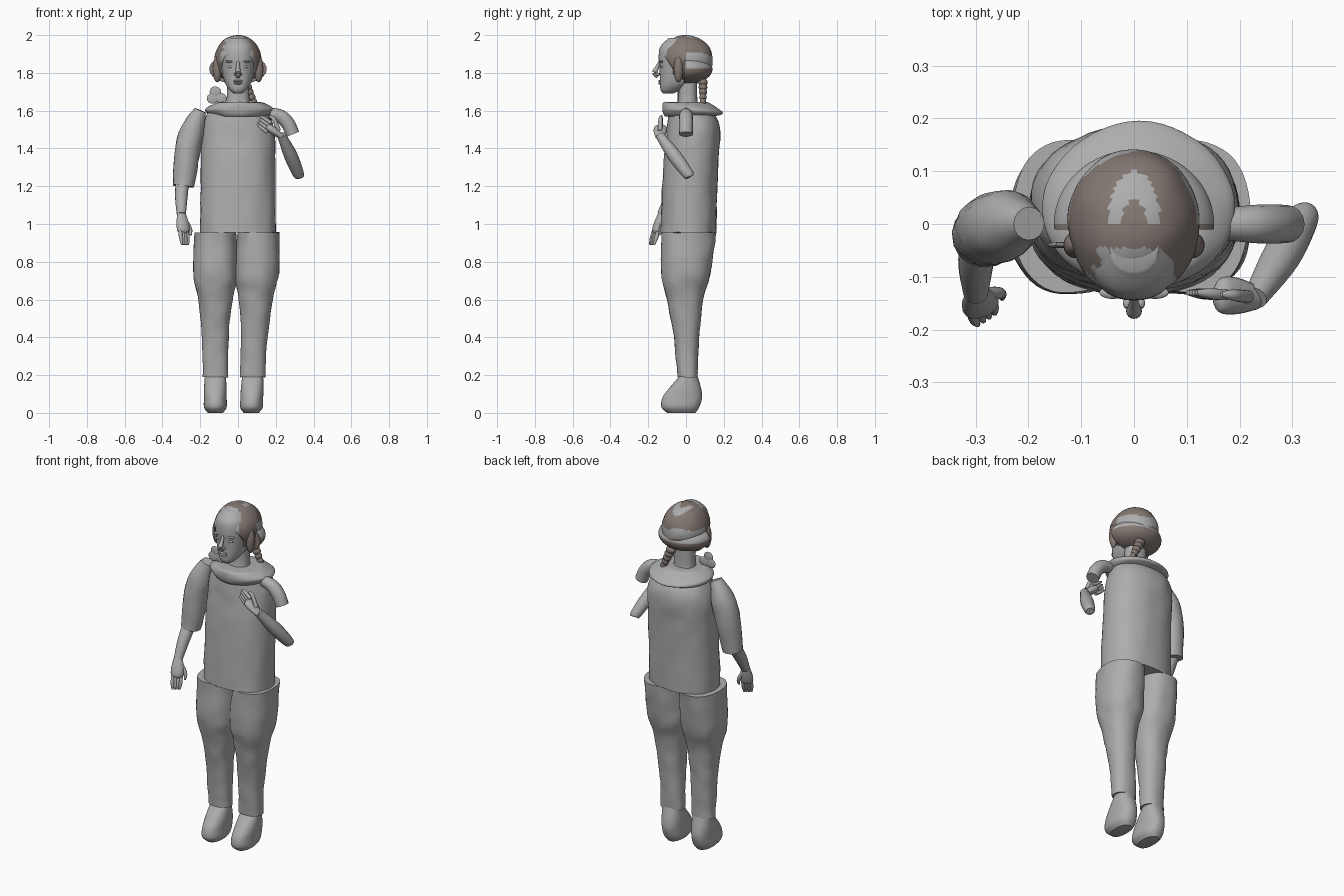
import bpy, bmesh, math
from mathutils import Vector, noise

cube = bpy.data.objects.get("Cube")
if cube:
    bpy.data.objects.remove(cube)


def material(name, rgb):
    mat = bpy.data.materials.new(name)
    mat.use_nodes = True
    mat.diffuse_color = (*rgb, 1)
    bsdf = mat.node_tree.nodes["Principled BSDF"]
    bsdf.inputs["Base Color"].default_value = (*rgb, 1)
    return mat


GREY = material("plain grey", (.42, .42, .42))
BROWN = material("hair brown", (.23, .19, .17))


def resample(rows, steps):
    """Smooth curve through rows of numbers."""
    out = []
    last = len(rows) - 1
    for i in range(last):
        before, start, end, after = (rows[max(0, min(last, i + k))] for k in (-1, 0, 1, 2))
        for s in range(steps):
            t = s / steps
            out.append([q + t / 2 * (r - p + t * (2*p - 5*q + 4*r - u + t * (3*q - p - 3*r + u)))
                        for p, q, r, u in zip(before, start, end, after)])
    return out + [list(rows[last])]


def skin(name, rings, mats=(GREY,), rule=None, wrinkle=0):
    """Join rings of points into a closed smooth body."""
    bm = bmesh.new()
    loops = [[bm.verts.new(point) for point in ring] for ring in rings]
    count = len(loops[0])
    for low, high in zip(loops, loops[1:]):
        for i in range(count):
            j = (i + 1) % count
            bm.faces.new((low[i], low[j], high[j], high[i]))
    bm.faces.new(loops[0][::-1])
    bm.faces.new(loops[-1])
    bmesh.ops.recalc_face_normals(bm, faces=bm.faces)
    for vert in bm.verts:
        vert.co += vert.normal * wrinkle * noise.noise(vert.co * 14)
    if rule:
        for face in bm.faces:
            face.material_index = int(rule(*face.calc_center_median()))
    mesh = bpy.data.meshes.new(name)
    bm.to_mesh(mesh)
    bm.free()
    for mat in mats:
        mesh.materials.append(mat)
    body = bpy.data.objects.new(name, mesh)
    bpy.context.collection.objects.link(body)
    bpy.ops.object.select_all(action='DESELECT')
    body.select_set(True)
    bpy.context.view_layer.objects.active = body
    bpy.ops.object.shade_smooth_by_angle(angle=math.radians(45))


def circle(segs):
    return [(math.cos(math.tau * i / segs), math.sin(math.tau * i / segs)) for i in range(segs)]


def loft(name, rows, centre=lambda z: 0, power=2.3, **look):
    """Stack ovals; each row is height, half width, front and back."""
    def bulge(value):
        return math.copysign(abs(value) ** (2 / power), value)
    rings = []
    for z, wide, front, back in resample(rows, 6):
        middle, deep = (front + back) / 2, (back - front) / 2
        rings.append([(centre(z) + wide * bulge(c), middle + deep * bulge(s), z)
                      for c, s in circle(48)])
    skin(name, rings, **look)


def limb(name, rows, flat=1, **look):
    """Sweep a circle; each row is a position and a radius."""
    path = resample(rows, 5)
    rings = []
    for k, (x, y, z, radius) in enumerate(path):
        ahead, behind = path[min(k + 1, len(path) - 1)], path[max(k - 1, 0)]
        turn = (Vector(ahead[:3]) - Vector(behind[:3])).to_track_quat('Z', 'Y')
        rings.append([Vector((x, y, z)) + turn @ Vector((radius * c, flat * radius * s, 0))
                      for c, s in circle(16)])
    skin(name, rings, **look)


def blob(name, centre, size, hairline=None, detail=16, **look):
    """Ellipsoid, optionally cut flat in front along a hairline."""
    x, y, z = centre
    rings = []
    for k in range(detail):
        angle = math.pi * (k + .1) / (detail - .8)
        height = z - size[2] * math.cos(angle)
        ring = [(x + size[0] * math.sin(angle) * c, y + size[1] * math.sin(angle) * s, height)
                for c, s in circle(detail * 2)]
        if hairline:
            ring = [(px, max(py, hairline(pz)), pz) for px, py, pz in ring]
        rings.append(ring)
    skin(name, rings, **look)


def hand(side, wrist, tip, spread):
    """Flat palm, four fingers fanned along the spread, and a thumb."""
    wrist, tip, spread = Vector(wrist), Vector(tip), Vector(spread)

    def along(t, sideways=0):
        return wrist.lerp(tip, t) + spread * sideways
    limb(side + "_palm", [(*along(0), .022), (*along(.3), .034),
                          (*along(.55), .034), (*along(.65), .015)], flat=.6)
    for k in range(4):
        fan = k - 1.5
        limb(f"{side}_finger_{k}", [(*along(.55, fan), .01), (*along(.8, fan), .01),
                                    (*along(1, fan * .9), .005)])
    limb(side + "_thumb", [(*along(.2, 1), .012), (*along(.5, 3), .011), (*along(.7, 3), .005)])


# Tunic and rolled collar
loft("tunic", [(.955, .2, -.135, .16), (1.3, .198, -.12, .17),
               (1.5, .19, -.1, .18), (1.6, .155, -.09, .14)], wrinkle=.005)
loft("collar", [(1.57, .14, -.11, .15), (1.585, .17, -.12, .195), (1.61, .18, -.125, .175),
                (1.64, .13, -.12, .12), (1.645, .1, -.1, .1)],
     centre=lambda z: .01, power=2, wrinkle=.004)

# Trouser legs and shoes, the left leg leaning inward
for side, centre in (("right", lambda z: -.12), ("left", lambda z: .07 + .04 * z)):
    loft(side + "_trouser_leg", [(.19, .067, -.045, .06), (.4, .07, -.065, .07),
                                 (.6, .09, -.1, .09), (.74, .117, -.13, .13),
                                 (.955, .11, -.13, .16)], centre=centre, wrinkle=.005)
    loft(side + "_shoe", [(0, .04, -.1, .05), (.03, .06, -.13, .07), (.08, .06, -.125, .085),
                          (.13, .06, -.09, .08), (.2, .055, -.03, .06)], centre=centre)

# Right arm hanging down
limb("right_sleeve", [(-.2, 0, 1.6, .03), (-.24, 0, 1.5, .064),
                      (-.27, -.01, 1.37, .068), (-.29, -.025, 1.2, .057)], wrinkle=.005)
limb("right_forearm", [(-.295, -.03, 1.22, .036), (-.3, -.08, 1.14, .033), (-.3, -.13, 1.05, .024)])
hand("right", wrist=(-.3, -.13, 1.06), tip=(-.28, -.18, .89), spread=(.012, .008, 0))

# Left arm raised to the chest
limb("left_sleeve", [(.17, 0, 1.585, .03), (.225, 0, 1.57, .036),
                     (.265, 0, 1.53, .037), (.29, 0, 1.475, .036)])
limb("left_forearm", [(.325, .02, 1.25, .02), (.32, .01, 1.265, .03),
                      (.28, -.06, 1.36, .036), (.23, -.14, 1.47, .023)])
hand("left", wrist=(.235, -.14, 1.46), tip=(.11, -.13, 1.55), spread=(.006, 0, .016))

# Neck, head and face
loft("neck", [(1.6, .07, -.06, .07), (1.66, .06, -.04, .06), (1.78, .06, -.04, .06)])
loft("head", [(1.69, .02, -.12, -.07), (1.71, .045, -.135, -.03), (1.75, .07, -.138, .03),
              (1.82, .088, -.14, .08), (1.88, .094, -.145, .1), (1.94, .085, -.135, .09),
              (1.985, .05, -.09, .06)])
limb("nose", [(0, -.138, 1.86, .007), (0, -.155, 1.825, .011),
              (0, -.165, 1.8, .015), (0, -.148, 1.78, .011)])
for lip, z in (("lower", 1.745), ("upper", 1.757)):
    blob(lip + "_lip", (0, -.137, z), (.024, .01, .006))
for side, sign in (("right", -1), ("left", 1)):
    blob(side + "_eye", (sign * .038, -.127, 1.832), (.016, .01, .008))
    blob(side + "_brow", (sign * .04, -.13, 1.86), (.026, .012, .007))
    blob(side + "_nostril", (sign * .013, -.15, 1.793), (.008, .011, .008))


# Hair with pale patches on the crown, fringe and back
def pale_patch(x, y, z):
    outer, inner = math.hypot(x, y / 2), math.hypot(x, y / 1.8)
    arch = y > 0 and outer < .05 and inner > .025 and z > 1.9
    fringe = y < -.045 and z > 1.85 and abs(x + .02) < .05 + .01 * math.sin(z * 150)
    brow = y < -.1 + .008 * math.sin(x * 120)
    band = y > 0 and abs(z - 1.87 + .01 * math.sin(x * 40)) < .03
    return arch or fringe or brow or band


blob("hair", (0, 0, 1.87), (.125, .142, .13), hairline=lambda z: -.07 - max(0, z - 1.82) * .65,
     detail=48, mats=(BROWN, GREY), rule=pale_patch, wrinkle=.004)
blob("back_hair_roll", (0, 0, 1.82), (.152, .14, .08), hairline=lambda z: -.01, detail=32,
     mats=(BROWN, GREY), rule=lambda x, y, z: y > 0 and z > 1.825)
for side, sign in (("right", -1), ("left", 1)):
    blob(side + "_side_lock", (sign * .11, -.04, 1.82), (.024, .025, .07), mats=(BROWN,))

# Braid and ribbon
for k in range(5):
    blob(f"braid_{k}", (.035 + .012 * k, .09, 1.75 - .026 * k),
         (.03 - .003 * k, .025 - .002 * k, .022), mats=(BROWN,))
for part, x, z in (("top", -.12, 1.7), ("outer", -.135, 1.665), ("inner", -.09, 1.665)):
    blob(part + "_ribbon_loop", (x, -.04, z), (.03, .006, .028))
